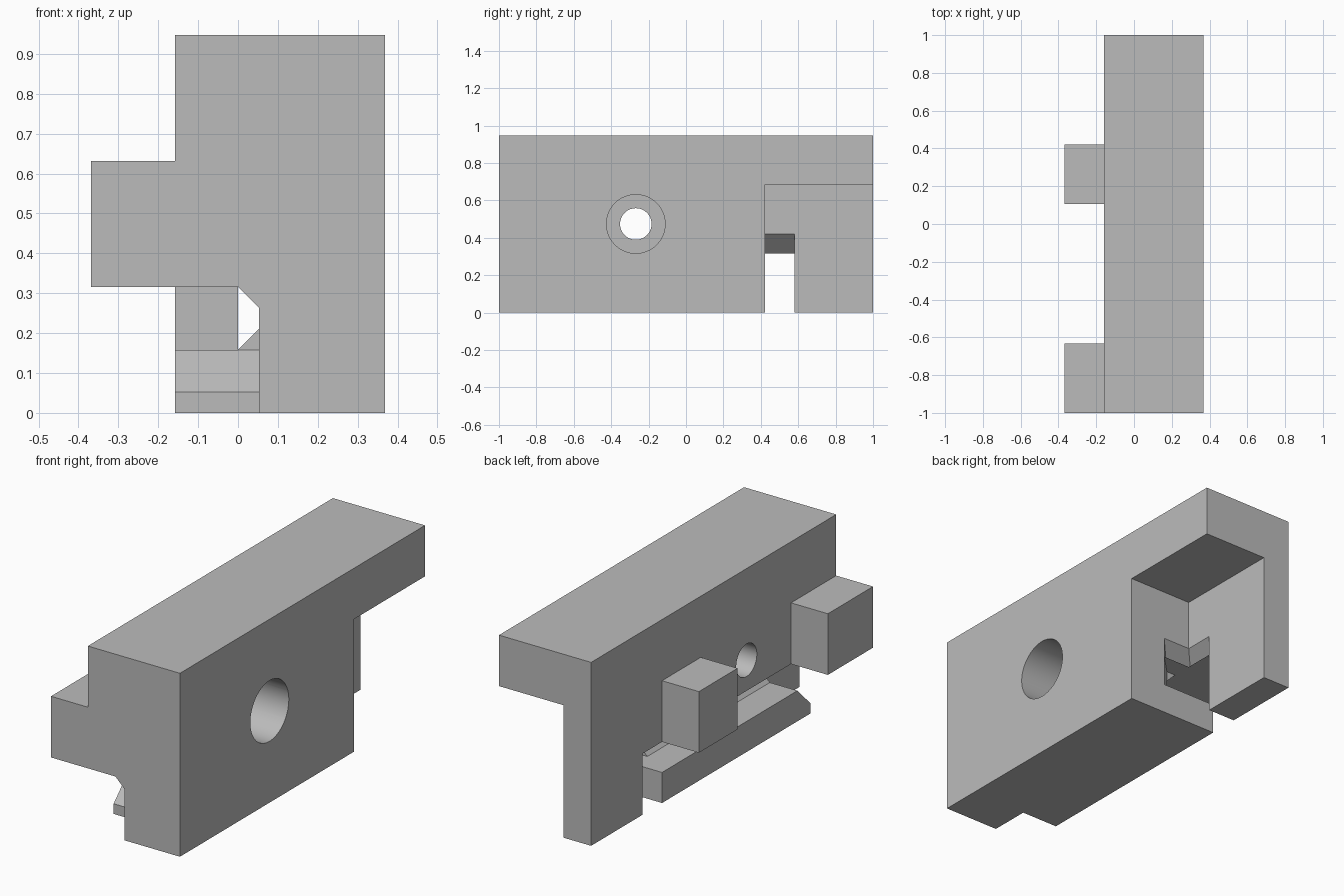
import bpy, bmesh, math
from mathutils import Vector

old = bpy.data.objects.get("Cube")
if old:
    bpy.data.objects.remove(old, do_unlink=True)

U = 1 / 19  # design module; every main size is a multiple of it

grey = bpy.data.materials.new("plain grey")
grey.use_nodes = True
grey.diffuse_color = (0.5, 0.5, 0.5, 1)
grey.node_tree.nodes["Principled BSDF"].inputs["Base Color"].default_value = (0.5, 0.5, 0.5, 1)


def finish(name, bm):
    bmesh.ops.recalc_face_normals(bm, faces=bm.faces[:])
    mesh = bpy.data.meshes.new(name)
    bm.to_mesh(mesh)
    bm.free()
    mesh.materials.append(grey)
    obj = bpy.data.objects.new(name, mesh)
    bpy.context.scene.collection.objects.link(obj)
    return obj


def prism(name, points, axis, lo, hi):
    """Extrude a profile, given in modules, along an axis."""
    bm = bmesh.new()
    def place(p, d):
        c = [v * U for v in p]
        c.insert("xyz".index(axis), d * U)
        return Vector(c)
    face = bm.faces.new([bm.verts.new(place(p, lo)) for p in points])
    ext = bmesh.ops.extrude_face_region(bm, geom=[face])
    step = place((0, 0), hi - lo)
    bmesh.ops.translate(bm, vec=step, verts=[v for v in ext["geom"] if isinstance(v, bmesh.types.BMVert)])
    return finish(name, bm)


def box(name, x, y, z):
    return prism(name, [(x[0], y[0]), (x[1], y[0]), (x[1], y[1]), (x[0], y[1])], "z", *z)


def bore(name, radius, x0, x1):
    n = 64
    pts = [(-5.1 + radius * math.cos(math.tau * i / n), 9 + radius * math.sin(math.tau * i / n)) for i in range(n)]
    return prism(name, pts, "x", x0, x1)


def combine(target, tool, operation):
    mod = target.modifiers.new(tool.name, "BOOLEAN")
    mod.operation, mod.object, mod.solver = operation, tool, "EXACT"
    bpy.context.view_layer.objects.active = target
    bpy.ops.object.modifier_apply(modifier=mod.name)
    bpy.data.objects.remove(tool, do_unlink=True)


# Main block
body = box("clamp_body", (-3, 7), (-19, 19), (0, 18))

# Lead-in flare where the channel meets the rear slot
flare = bmesh.new()
for x, y, z in [(-2, 6, 6), (1, 6, 6), (3, 8, 6), (3, 11, 6), (-2, 11, 6),
                (0, 8, 8), (3, 8, 8), (3, 11, 8), (0, 11, 8)]:
    flare.verts.new(Vector((x, y, z)) * U)
bmesh.ops.convex_hull(flare, input=flare.verts[:])

cutters = [
    # Rear recess and the slot through its thin wall
    box("rear_recess", (0, 9), (8, 21), (-2, 13)),
    box("wall_slot", (-5, 0.5), (8, 11), (-2, 6)),
    # Lengthwise channel with bevelled inner corners
    prism("channel", [(-5, 3), (0, 3), (1, 4), (1, 5), (0, 6), (-5, 6)], "y", -21, 8.5),
    # Space ahead of the sloped rail tip
    prism("rail_tip", [(-21, -2), (-15, -2), (-15, 1), (-13, 3), (-13, 4.5), (-21, 4.5)], "x", -5, 1),
    prism("flare_base", [(-5, 6), (1, 6), (3, 8), (3, 11), (-5, 11)], "z", 3, 6),
    finish("flare_top", flare),
    # Stepped bolt hole
    bore("bolt_hole", 1.6, -5, 9),
    bore("counterbore", 2.98, 0, 9),
]
for cutter in cutters:
    combine(body, cutter, "DIFFERENCE")

# Side lugs
for name, span in (("front_lug", (-19, -12)), ("rear_lug", (2, 8))):
    combine(body, box(name, (-7, -2.5), span, (6, 12)), "UNION")

# Smooth bores, crisp flat faces
bpy.ops.object.select_all(action="DESELECT")
body.select_set(True)
bpy.context.view_layer.objects.active = body
bpy.ops.object.shade_smooth_by_angle(angle=math.radians(30))
